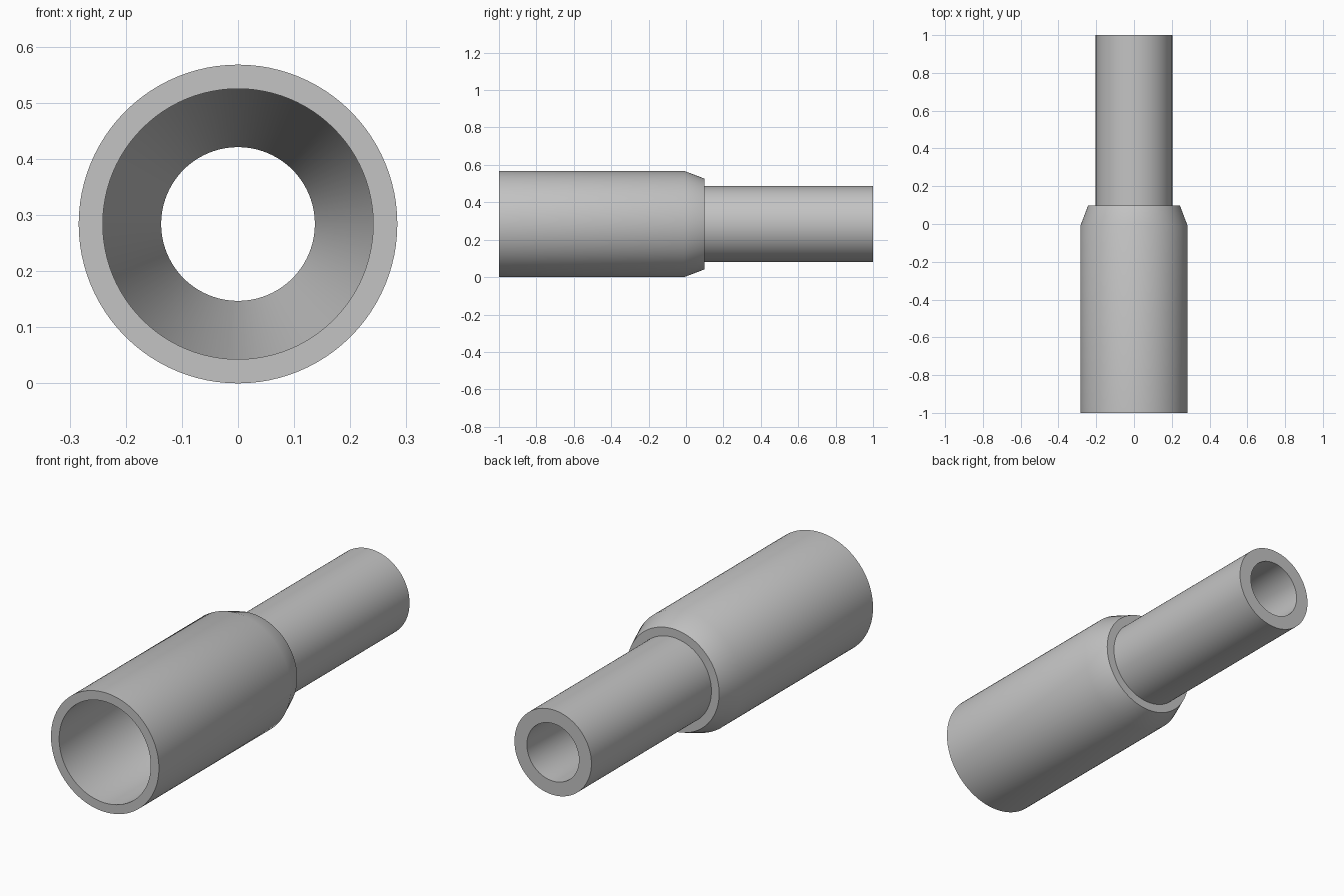
import bpy
import bmesh
import math
from mathutils import Matrix, Vector

default_cube = bpy.data.objects.get("Cube")
if default_cube:
    bpy.data.objects.remove(default_cube, do_unlink=True)

SEGMENTS = 96
AXIS_HEIGHT = 0.284

# Plain grey material
grey = bpy.data.materials.new("plain grey")
grey.use_nodes = True
colour = (0.55, 0.55, 0.55, 1)
grey.diffuse_color = colour
grey.node_tree.nodes["Principled BSDF"].inputs["Base Color"].default_value = colour


def lathe(name, profile):
    """Spin a closed (radius, y) profile around the y axis."""
    bm = bmesh.new()
    rings = []
    for i in range(SEGMENTS):
        turn = Matrix.Rotation(2 * math.pi * i / SEGMENTS, 3, 'Y')
        rings.append([bm.verts.new(turn @ Vector((r, y, 0))) for r, y in profile])
    count = len(profile)
    for i in range(SEGMENTS):
        a, b = rings[i], rings[(i + 1) % SEGMENTS]
        for j in range(count):
            k = (j + 1) % count
            bm.faces.new((a[j], a[k], b[k], b[j]))
    bmesh.ops.recalc_face_normals(bm, faces=bm.faces)
    mesh = bpy.data.meshes.new(name)
    bm.to_mesh(mesh)
    bm.free()
    mesh.materials.append(grey)
    obj = bpy.data.objects.new(name, mesh)
    bpy.context.collection.objects.link(obj)
    obj.location.z = AXIS_HEIGHT
    bpy.ops.object.select_all(action='DESELECT')
    obj.select_set(True)
    bpy.context.view_layer.objects.active = obj
    bpy.ops.object.shade_smooth_by_angle(angle=math.radians(30))
    return obj


# Wide socket, chamfered shoulder, narrow spigot, then back through the tapered bore
lathe("reducer_pipe", [
    (0.284, -1), (0.284, -0.01), (0.243, 0.098),
    (0.2025, 0.098), (0.2025, 1),
    (0.137, 1), (0.137, 0.12), (0.241, -0.1), (0.241, -1),
])
